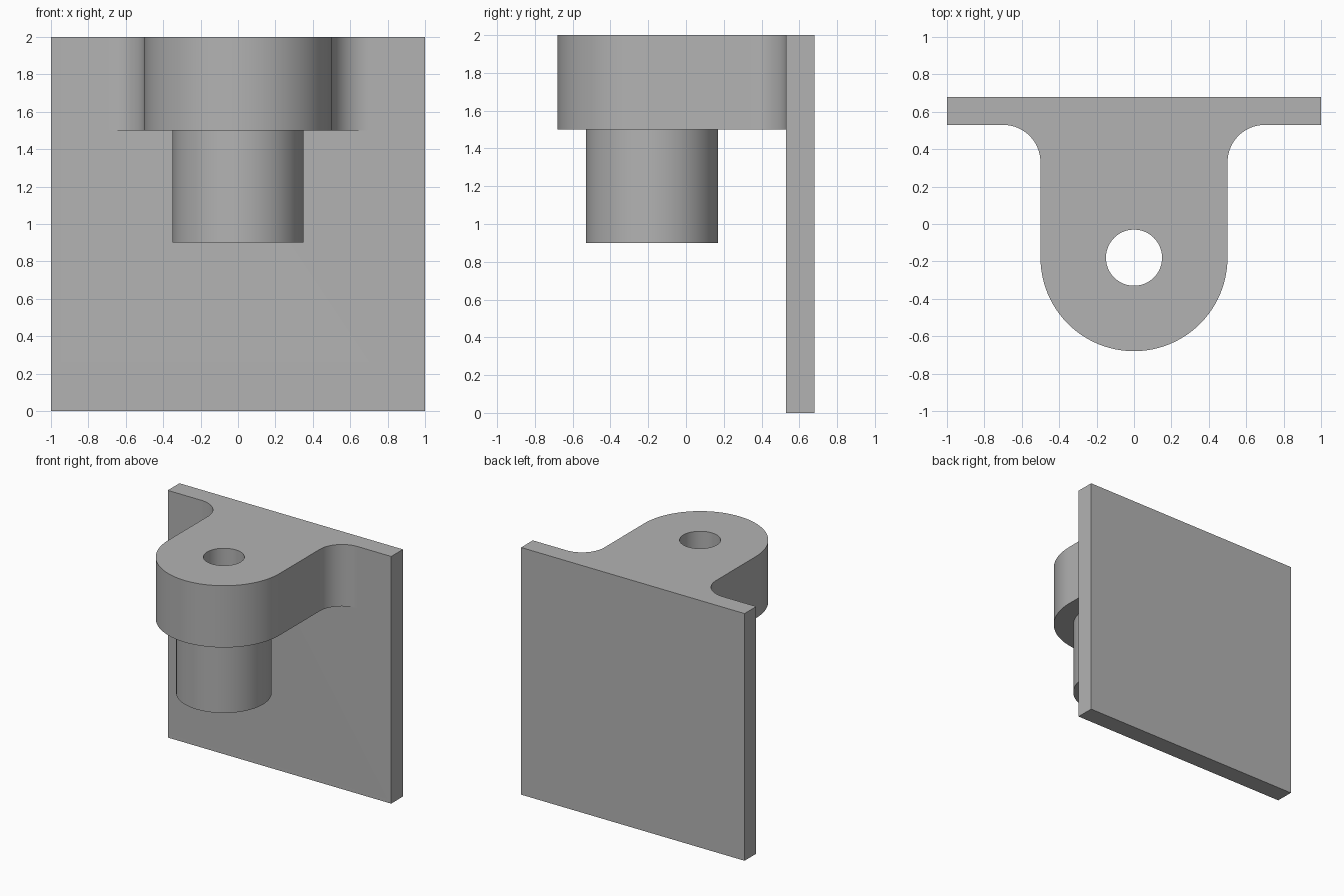
import bpy, bmesh
from math import cos, sin, pi, radians

cube = bpy.data.objects.get("Cube")
if cube:
    bpy.data.objects.remove(cube, do_unlink=True)

PLATE_FRONT, PLATE_BACK = 0.53, 0.68
LUG_Y, LUG_R, FILLET = -0.18, 0.5, 0.2
BOSS_R, BORE_R = 0.35, 0.15

grey = bpy.data.materials.new("plain grey")
grey.use_nodes = True
colour = (0.45, 0.45, 0.45, 1)
grey.diffuse_color = colour
grey.node_tree.nodes["Principled BSDF"].inputs["Base Color"].default_value = colour


def arc(cx, cy, r, start, end, steps):
    """Points along an arc, angles in degrees."""
    angles = [radians(start + (end - start) * i / steps) for i in range(steps + 1)]
    return [(cx + r * cos(a), cy + r * sin(a)) for a in angles]


def prism(name, outline, z0, z1):
    """Extrude a flat outline upwards into a solid."""
    bm = bmesh.new()
    face = bm.faces.new([bm.verts.new((x, y, z0)) for x, y in outline])
    top = bmesh.ops.extrude_face_region(bm, geom=[face])["geom"]
    bmesh.ops.translate(bm, vec=(0, 0, z1 - z0),
                        verts=[v for v in top if isinstance(v, bmesh.types.BMVert)])
    bmesh.ops.recalc_face_normals(bm, faces=bm.faces)
    mesh = bpy.data.meshes.new(name)
    bm.to_mesh(mesh)
    bm.free()
    mesh.materials.append(grey)
    obj = bpy.data.objects.new(name, mesh)
    bpy.context.collection.objects.link(obj)
    return obj


def combine(target, tool, operation):
    """Apply a boolean and discard the tool."""
    mod = target.modifiers.new(tool.name, "BOOLEAN")
    mod.operation, mod.object, mod.solver = operation, tool, "EXACT"
    bpy.context.view_layer.objects.active = target
    bpy.ops.object.modifier_apply(modifier=mod.name)
    bpy.data.objects.remove(tool, do_unlink=True)


def circle(r):
    return arc(0, LUG_Y, r, 0, 360, 96)[:-1]


# Square wall plate
bracket = prism("bracket", [(-1, PLATE_FRONT), (1, PLATE_FRONT),
                            (1, PLATE_BACK), (-1, PLATE_BACK)], 0, 2)

# Rounded lug, flaring into the plate through a fillet on each side
fx, fy = LUG_R + FILLET, PLATE_FRONT - FILLET
outline = (arc(-fx, fy, FILLET, 90, 0, 20)
           + arc(0, LUG_Y, LUG_R, 180, 360, 48)
           + arc(fx, fy, FILLET, 180, 90, 20))
lug = prism("lug", outline, 1.5, 2)

# Boss hanging under the lug, and the through bore
boss = prism("boss", circle(BOSS_R), 0.9, 1.6)
bore = prism("bore_cutter", circle(BORE_R), 0.8, 2.1)

combine(bracket, lug, "UNION")
combine(bracket, boss, "UNION")
combine(bracket, bore, "DIFFERENCE")

# Smooth the round walls, keep the edges sharp
bpy.ops.object.select_all(action="DESELECT")
bracket.select_set(True)
bpy.context.view_layer.objects.active = bracket
bpy.ops.object.shade_smooth_by_angle(angle=radians(30))
